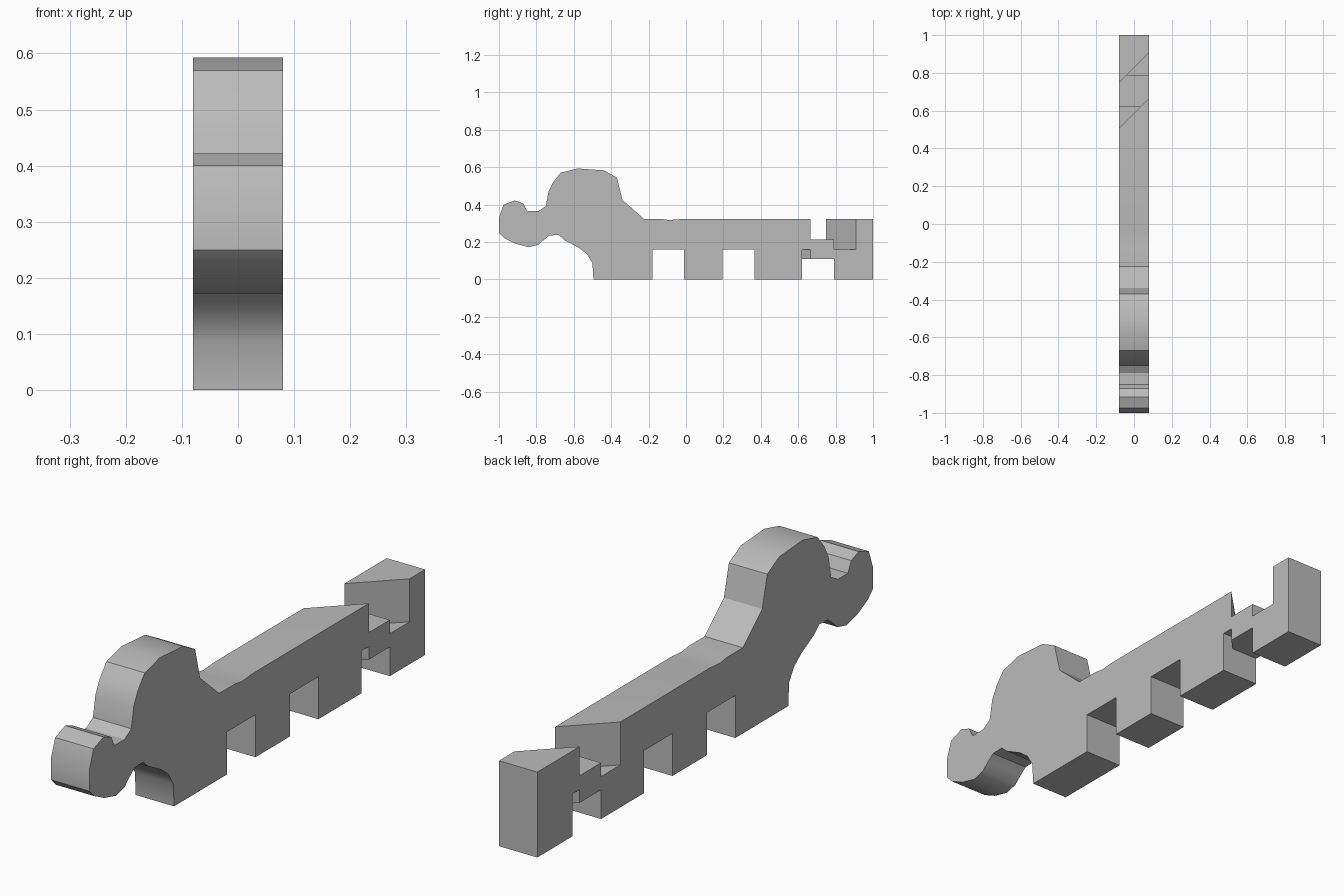
import bpy
import bmesh
from math import radians
from mathutils import Vector

cube = bpy.data.objects.get("Cube")
if cube:
    bpy.data.objects.remove(cube, do_unlink=True)

HALF = 0.08      # half thickness of the plate
WIDE = 0.2       # cutters reach past both sides
MID = 0.16       # height where the joint halves meet
SLANT_FRONT, SLANT_BACK = 0.585, 0.828    # slanted joint faces: y = x + offset
JOINT_FRONT, JOINT_BACK = 0.62, 0.79      # straight joint faces

grey = bpy.data.materials.new("plain_grey")
grey.use_nodes = True
colour = (0.5, 0.5, 0.5, 1)
grey.diffuse_color = colour
grey.node_tree.nodes["Principled BSDF"].inputs["Base Color"].default_value = colour


def prism(name, outline, sweep):
    """Extrude a closed outline of 3D points along the sweep vector."""
    bm = bmesh.new()
    face = bm.faces.new([bm.verts.new(p) for p in outline])
    result = bmesh.ops.extrude_face_region(bm, geom=[face])
    moved = [v for v in result["geom"] if isinstance(v, bmesh.types.BMVert)]
    bmesh.ops.translate(bm, verts=moved, vec=Vector(sweep))
    bmesh.ops.recalc_face_normals(bm, faces=bm.faces)
    mesh = bpy.data.meshes.new(name)
    bm.to_mesh(mesh)
    bm.free()
    mesh.materials.append(grey)
    obj = bpy.data.objects.new(name, mesh)
    bpy.context.collection.objects.link(obj)
    return obj


def plan_prism(name, plan, low, high):
    return prism(name, [(x, y, low) for x, y in plan], (0, 0, high - low))


def combine(target, tool, operation):
    """Apply a boolean and discard the helper."""
    tool.hide_render = True
    mod = target.modifiers.new(tool.name, "BOOLEAN")
    mod.operation = operation
    mod.solver = "EXACT"
    mod.object = tool
    bpy.context.view_layer.objects.active = target
    bpy.ops.object.modifier_apply(modifier=mod.name)
    bpy.data.objects.remove(tool, do_unlink=True)


# Side profile in hundredths (y, z): round nose, tall hump, straight bar
nose_top = [(-100, 25), (-100, 33), (-97.5, 40), (-91.5, 42.2), (-87, 40.5), (-85, 36.5)]
hump = [(-79, 36.5), (-75, 39), (-73.5, 47), (-71, 52), (-67, 57), (-58, 59.3),
        (-44, 58.3), (-37, 54.5), (-34, 42.5), (-22.5, 32.3)]
bar = [(-13, 32.3), (-9, 31.7), (-3, 32.2), (100, 32.2), (100, 0), (-49.5, 0)]
throat = [(-50, 8.7), (-53, 13.5), (-57.5, 17), (-65, 21), (-68, 23.7), (-73, 23.5)]
nose_under = [(-76, 21.2), (-79, 18.5), (-84, 17.2), (-91, 19), (-97, 22)]
profile = nose_top + hump + bar + throat + nose_under
body = prism("notched_body", [(-HALF, y / 100, z / 100) for y, z in profile], (2 * HALF, 0, 0))

# Square notches along the underside, the last one opening the joint
for start, end in ((-0.18, -0.01), (0.195, 0.365), (JOINT_FRONT, JOINT_BACK)):
    plan = [(-WIDE, start), (WIDE, start), (WIDE, end), (-WIDE, end)]
    combine(body, plan_prism("notch_cutter", plan, -WIDE, MID), "DIFFERENCE")

# Slanted gap through the upper half of the joint
plan = [(-WIDE, SLANT_FRONT - WIDE), (WIDE, SLANT_FRONT + WIDE),
        (WIDE, SLANT_BACK + WIDE), (-WIDE, SLANT_BACK - WIDE)]
combine(body, plan_prism("slant_cutter", plan, MID, 1), "DIFFERENCE")

# Six-sided tongue linking the bar to the tail block
plan = [(-HALF, JOINT_FRONT), (JOINT_FRONT - SLANT_FRONT, JOINT_FRONT),
        (HALF, SLANT_FRONT + HALF), (HALF, JOINT_BACK),
        (JOINT_BACK - SLANT_BACK, JOINT_BACK), (-HALF, SLANT_BACK - HALF)]
combine(body, plan_prism("joint_tongue", plan, 0.11, 0.212), "UNION")

# Smooth the rounded outline, keep corners sharp
bpy.ops.object.select_all(action="DESELECT")
body.select_set(True)
bpy.context.view_layer.objects.active = body
bpy.ops.object.shade_smooth_by_angle(angle=radians(30))
